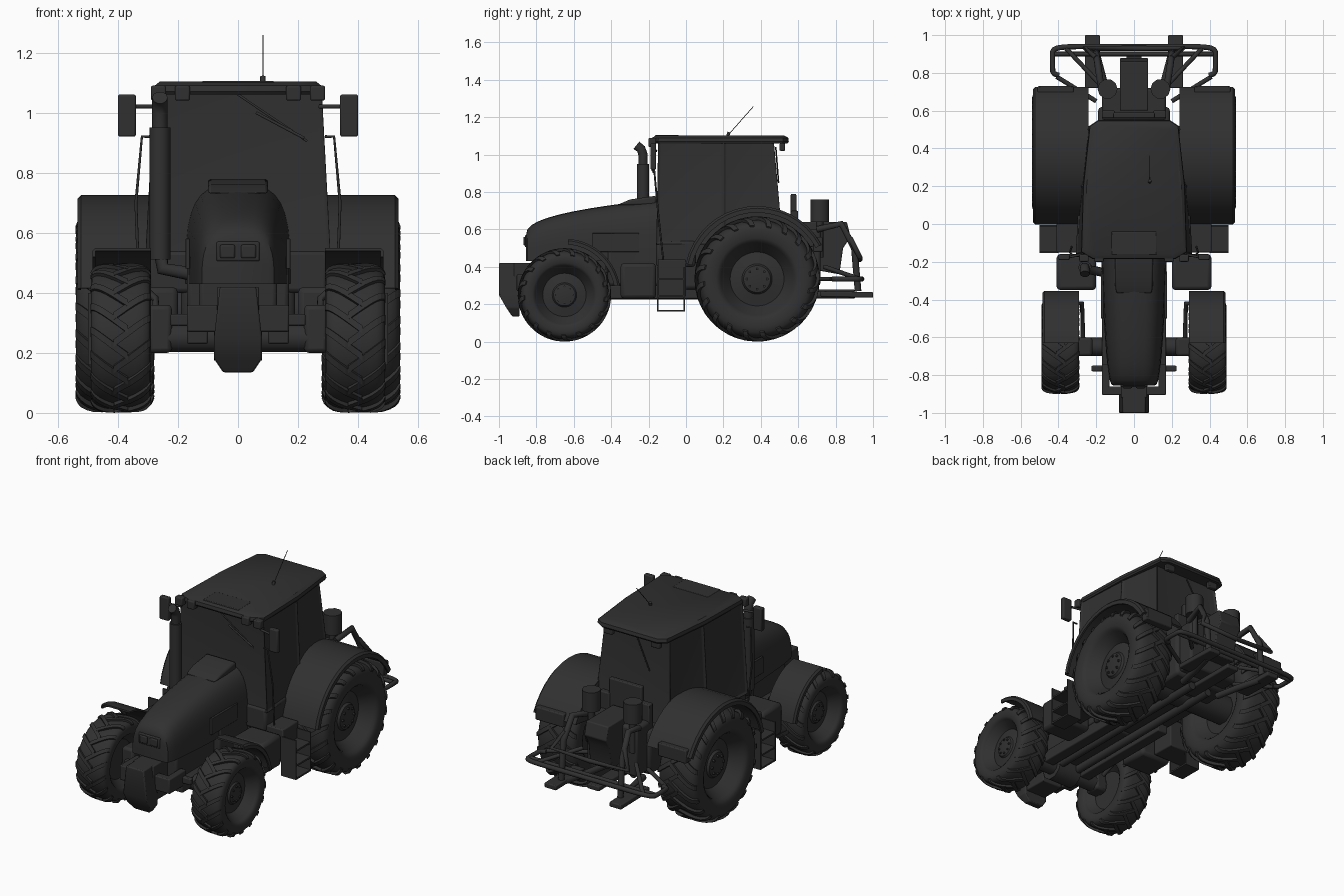
import bpy, bmesh
from math import sin, cos, tau, radians, copysign

cube = bpy.data.objects.get("Cube")
if cube:
    bpy.data.objects.remove(cube)

shade = (.03, .03, .03, 1)
paint = bpy.data.materials.new("charcoal")
paint.use_nodes = True
paint.diffuse_color = shade
paint.node_tree.nodes["Principled BSDF"].inputs["Base Color"].default_value = shade


def finish(name, bm, bevel=0, smooth=True):
    bmesh.ops.recalc_face_normals(bm, faces=bm.faces)
    mesh = bpy.data.meshes.new(name)
    bm.to_mesh(mesh)
    bm.free()
    obj = bpy.data.objects.new(name, mesh)
    bpy.context.collection.objects.link(obj)
    mesh.materials.append(paint)
    if bevel:
        mod = obj.modifiers.new("bevel", "BEVEL")
        mod.width, mod.segments, mod.limit_method = bevel, 2, "ANGLE"
    if smooth:
        bpy.ops.object.select_all(action="DESELECT")
        obj.select_set(True)
        bpy.context.view_layer.objects.active = obj
        bpy.ops.object.shade_smooth_by_angle(angle=radians(35))


def skin(bm, rings, caps=True):
    """Join closed rings of points with quads."""
    rows = [[bm.verts.new(point) for point in ring] for ring in rings]
    for low, high in zip(rows, rows[1:]):
        for i in range(len(low)):
            bm.faces.new((low[i - 1], low[i], high[i], high[i - 1]))
    if caps:
        bm.faces.new(rows[0])
        bm.faces.new(rows[-1])


def loft(name, rings, bevel=0, caps=True):
    bm = bmesh.new()
    skin(bm, rings, caps)
    finish(name, bm, bevel)


def prism(name, x, outline, bevel=.006):
    loft(name, [[(side_x, y, z) for y, z in outline] for side_x in x], bevel)


def box(name, x, y, z, bevel=.006):
    prism(name, x, [(y[0], z[0]), (y[1], z[0]), (y[1], z[1]), (y[0], z[1])], bevel)


def block(name, half, y, z, bevel=.006):
    box(name, (-half, half), y, z, bevel)


def rod(name, points, radius):
    curve = bpy.data.curves.new(name, "CURVE")
    curve.dimensions = "3D"
    curve.bevel_depth, curve.bevel_resolution, curve.use_fill_caps = radius, 3, True
    spline = curve.splines.new("POLY")
    spline.points.add(len(points) - 1)
    for target, point in zip(spline.points, points):
        target.co = (*point, 1)
    obj = bpy.data.objects.new(name, curve)
    bpy.context.collection.objects.link(obj)
    curve.materials.append(paint)


def rounded(width, height, power=.6, start=0, end=180, steps=16):
    """Points on a superellipse between two angles; power 1 gives a true ellipse."""
    points = []
    for i in range(steps + 1):
        angle = radians(start + (end - start) * i / steps)
        c, s = cos(angle), sin(angle)
        points.append((width * copysign(abs(c) ** power, c), height * copysign(abs(s) ** power, s)))
    return points


def mirrored(points, z):
    return [(x, y, z) for x, y in points] + [(-x, y, z) for x, y in reversed(points)]


def lathe(name, profile, centre, caps=True):
    """Spin (offset, radius) pairs about an axis along x."""
    x, y, z = centre
    turns = [tau * i / 48 for i in range(48)]
    loft(name, [[(x + a, y + r * cos(t), z + r * sin(t)) for t in turns] for a, r in profile], caps=caps)


def wheel(name, s, x, y, radius, half, rim, lugs):
    lug = radius * .05
    tall = (radius - lug - rim) / 2
    middle = rim + tall
    centre = (s * x, y, radius)
    tyre = rounded(half, tall, start=-50, end=230)
    lathe(name + "_tyre", [(a, middle + h) for a, h in tyre], centre, caps=False)
    # dished rim with a low hub
    dish = [(-.4, .3), (-.4, .8), (-.8, 1.06), (.8, 1.06), (.5, .9), (.3, .8), (.4, .45), (.5, .4), (.55, .2)]
    lathe(name + "_rim", [(s * a * half, r * rim) for a, r in dish], centre)
    for i in range(8):
        bolt_y, bolt_z = y + rim * .3 * cos(tau * i / 8), radius + rim * .3 * sin(tau * i / 8)
        rod(name + "_bolt", [(s * (x + half * k), bolt_y, bolt_z) for k in (.4, .6)], radius=rim * .04)
    # chevron lugs with their inner ends leading
    bm = bmesh.new()
    root = rounded(half * .95, tall - lug, start=95, end=15, steps=6)
    crest = rounded(half * 1.03, tall + lug, start=95, end=15, steps=6)
    wide = tau / lugs / 7
    for side in (1, -1):
        for i in range(lugs):
            turn = tau * (i + side / 4) / lugs
            rings = []
            for low, high in zip(root, crest):
                ring = []
                for (a, h), spread in ((low, -wide), (low, wide), (high, wide), (high, -wide)):
                    angle = turn - .3 * high[0] / half + spread
                    r = middle + h
                    ring.append((s * x + side * a, y - r * sin(angle), radius + r * cos(angle)))
                rings.append(ring)
            skin(bm, rings)
    finish(name + "_tread", bm, smooth=False)


def arc(y, z, radius, start, end):
    return [(y + dy, z + dz) for dy, dz in rounded(radius, radius, power=1, start=start, end=end)]


def fender(name, s, inner, outer, y, z, radius, start, end, lip):
    """Curved guard whose outer edge turns down."""
    thin = lip / 3
    section = [(inner, radius), (outer - thin, radius), (outer, radius - thin), (outer, radius - lip),
               (outer - thin, radius - lip), (outer - thin, radius - thin), (inner, radius - thin)]
    strips = [[(s * x, *point) for point in arc(y, z, r, start, end)] for x, r in section]
    loft(name, list(zip(*strips)))


# paired parts
for s, side in ((1, "left"), (-1, "right")):
    wheel(side + "_rear_wheel", s, x=.41, y=.38, radius=.335, half=.13, rim=.18, lugs=20)
    wheel(side + "_front_wheel", s, x=.39, y=-.65, radius=.25, half=.1, rim=.145, lugs=17)
    fender(side + "_rear_fender", s, inner=.24, outer=.535, y=.38, z=.335, radius=.39, start=28, end=168, lip=.035)
    fender(side + "_front_fender", s, inner=.29, outer=.485, y=-.65, z=.25, radius=.3, start=10, end=86, lip=.03)
    prism(side + "_fender_inner_wall", (s * .24, s * .26), arc(.38, .335, radius=.38, start=28, end=168))
    rod(side + "_front_fender_bracket", [(s * .27, -.6, .3), (s * .275, -.42, .38), (s * .32, -.42, .42)], radius=.012)
    box(side + "_tail_lamp", x=(s * .32, s * .51), y=(.68, .73), z=(.48, .56))
    # fuel tank and entry steps
    box(side + "_tank", x=(s * .2, s * .41), y=(-.35, -.16), z=(.23, .42), bevel=.02)
    box(side + "_step_panel", x=(s * .28, s * .41), y=(-.15, 0), z=(.24, .44))
    for height in (.16, .24, .33):
        box(side + "_step_tread", x=(s * .4, s * .5), y=(-.15, -.01), z=(height, height + .01), bevel=0)
    for y in (-.15, -.01):
        box(side + "_step_hanger", x=(s * .4, s * .5), y=(y - .004, y + .004), z=(.16, .4), bevel=0)
    # mirrors, grab rails and lamps
    rod(side + "_mirror_arm", [(s * .27, -.16, 1.02), (s * .37, -.18, 1.02)], radius=.007)
    box(side + "_mirror", x=(s * .34, s * .4), y=(-.19, -.16), z=(.92, 1.06))
    rod(side + "_grab_rail", [(s * .29, -.17, .92), (s * .32, -.17, .92), (s * .34, -.15, .7), (s * .33, -.12, .42)], radius=.005)
    for x in (.185, .265):
        box(side + "_roof_lamp", x=(s * x - .025, s * x + .025), y=(-.2, -.16), z=(1.04, 1.09))
    box(side + "_rear_roof_lamp", x=(s * .13, s * .19), y=(.5, .53), z=(1.02, 1.06))
    box(side + "_headlight", x=(s * .01, s * .06), y=(-.87, -.82), z=(.515, .56))
    box(side + "_hood_vent", x=(s * .16, s * .175), y=(-.5, -.25), z=(.48, .58), bevel=.002)
    # chassis
    box(side + "_chassis_rail", x=(s * .1, s * .17), y=(-.78, .1), z=(.23, .3))
    box(side + "_nose_bracket", x=(s * .13, s * .17), y=(-.9, -.74), z=(.27, .36))
    box(side + "_steering_knuckle", x=(s * .22, s * .3), y=(-.7, -.6), z=(.2, .36), bevel=.015)
    rod(side + "_underbody_pipe", [(s * .06, -.6, .25), (s * .06, .6, .25)], radius=.025)
    # lift arms, rear canisters and guard stays
    rod(side + "_lower_lift_arm", [(s * .13, .6, .25), (s * .16, .75, .25), (s * .2, .9, .25)], radius=.02)
    prism(side + "_lift_arm_end", (s * .18, s * .26), [(.72, .24), (1, .235), (1, .265), (.72, .27)])
    rod(side + "_lift_link", [(s * .17, .7, .6), (s * .19, .83, .63), (s * .2, .9, .5), (s * .2, .92, .27)], radius=.018)
    rod(side + "_upper_guard", [(s * .2, .88, .55), (s * .26, .93, .45), (0, .93, .44)], radius=.014)
    rod(side + "_guard_stay", [(s * .41, .78, .335), (s * .2, .65, .335)], radius=.012)
    rod(side + "_guard_brace", [(s * .36, .93, .335), (s * .18, .74, .4)], radius=.012)
    rod(side + "_rear_canister", [(s * .14, .715, .64), (s * .14, .715, .76)], radius=.053)
    rod(side + "_canister_stem", [(s * .14, .715, .45), (s * .14, .715, .65)], radius=.02)
    box(side + "_rear_post", x=(s * .1, s * .17), y=(.56, .6), z=(.5, .7))

# hood, rising and widening towards the cab
hood_base = .43
hood_rings = []
for i in range(11):
    along = (i / 10) ** 2
    swell = along ** .4
    outline = rounded(.11 + .065 * swell, .57 + .19 * swell - hood_base)
    hood_rings.append([(x, -.855 + .7 * along, hood_base + h) for x, h in outline])
loft("hood", hood_rings)
prism("hood_scoop", (-.1, .1), [(-.37, .73), (-.3, .76), (-.16, .78), (-.16, .73)], bevel=.01)
block("headlight_surround", .072, y=(-.862, -.82), z=(.505, .57))

# engine, gearbox and axles
block("engine_block", .13, y=(-.78, -.1), z=(.27, .5), bevel=.015)
block("engine_side_covers", .17, y=(-.42, -.1), z=(.3, .5), bevel=.015)
block("gearbox", .19, y=(-.15, .62), z=(.28, .55), bevel=.02)
block("cab_floor", .3, y=(-.16, .05), z=(.4, .54), bevel=.015)
rod("front_axle", [(-.3, -.65, .25), (.3, -.65, .25)], radius=.05)
rod("front_differential", [(-.08, -.65, .25), (.08, -.65, .25)], radius=.08)
rod("rear_axle", [(-.36, .38, .335), (.36, .38, .335)], radius=.09)

# nose weight
block("nose_mount", .07, y=(-.92, -.74), z=(.2, .42))
block("nose_crossbar", .225, y=(-.78, -.75), z=(.29, .33))
block("nose_bumper", .17, y=(-.905, -.86), z=(.27, .36))
weight_rows = [(.05, -.93, .135), (.08, -.96, .18), (.08, -1, .25), (.06, -1, .42)]
loft("nose_weight", [mirrored([(half, front), (half, -.89)], z) for half, front, z in weight_rows], bevel=.006)

# cab shell with recessed panes
plan = [(.31, -.16), (.29, .2), (.26, .52)]
crown = [(.28, -.15), (.26, .2), (.22, .47)]
bm = bmesh.new()
skin(bm, [mirrored(plan, .52), mirrored(crown, 1.08)])
bmesh.ops.recalc_face_normals(bm, faces=bm.faces)
panes = [face for face in bm.faces if abs(face.normal.z) < .5]
bmesh.ops.inset_individual(bm, faces=panes, thickness=.02, depth=-.009)
finish("cab", bm, bevel=.003)

# roof with a thick rear brim, hatch, wipers and aerial
brim = [(.22, -.185), (.28, -.15), (.27, .2), (.235, .52), (.19, .55)]
roof_rings = []
for scale, z in ((.98, 1.06), (1, 1.07), (.99, 1.09), (.93, 1.103)):
    roof_rings.append(mirrored([(x * scale, .18 + (y - .18) * scale) for x, y in brim], z))
loft("roof", roof_rings)
block("roof_hatch", .12, y=(-.165, -.04), z=(1.08, 1.105), bevel=.004)
rod("wiper_arm", [(0, -.17, 1.06), (.23, -.175, .905)], radius=.004)
rod("wiper_blade", [(.06, -.175, 1), (.22, -.18, .915)], radius=.005)
rod("rear_wiper", [(0, .48, 1.04), (-.1, .495, .85)], radius=.004)
rod("aerial_base", [(.083, .22, 1.09), (.083, .23, 1.12)], radius=.009)
rod("aerial", [(.083, .23, 1.11), (.083, .36, 1.257)], radius=.002)

# exhaust
rod("exhaust_muffler", [(-.26, -.23, .51), (-.26, -.23, .95)], radius=.035)
rod("exhaust_tip", [(-.26, -.23, .93), (-.26, -.23, 1), (-.26, -.24, 1.03), (-.26, -.265, 1.05)], radius=.026)
rod("exhaust_elbow", [(-.26, -.23, .55), (-.25, -.24, .48), (-.14, -.26, .46)], radius=.024)

# rear hitch and guard
block("hitch_block", .17, y=(.55, .72), z=(.3, .6), bevel=.015)
prism("hitch_tower", (-.075, .075), [(.6, .4), (.82, .36), (.84, .5), (.88, .56), (.86, .64), (.6, .64)])
block("rear_plate", .11, y=(.56, .59), z=(.5, .79))
block("drawbar", .04, y=(.5, .9), z=(.25, .28))
guard = rounded(.432, .08, power=.25, start=-45, end=225, steps=24)
rod("rear_guard_loop", [(x, .86 + y, .335) for x, y in guard], radius=.014)
rod("rear_guard_bar", [(-.42, .9, .335), (.42, .9, .335)], radius=.012)
